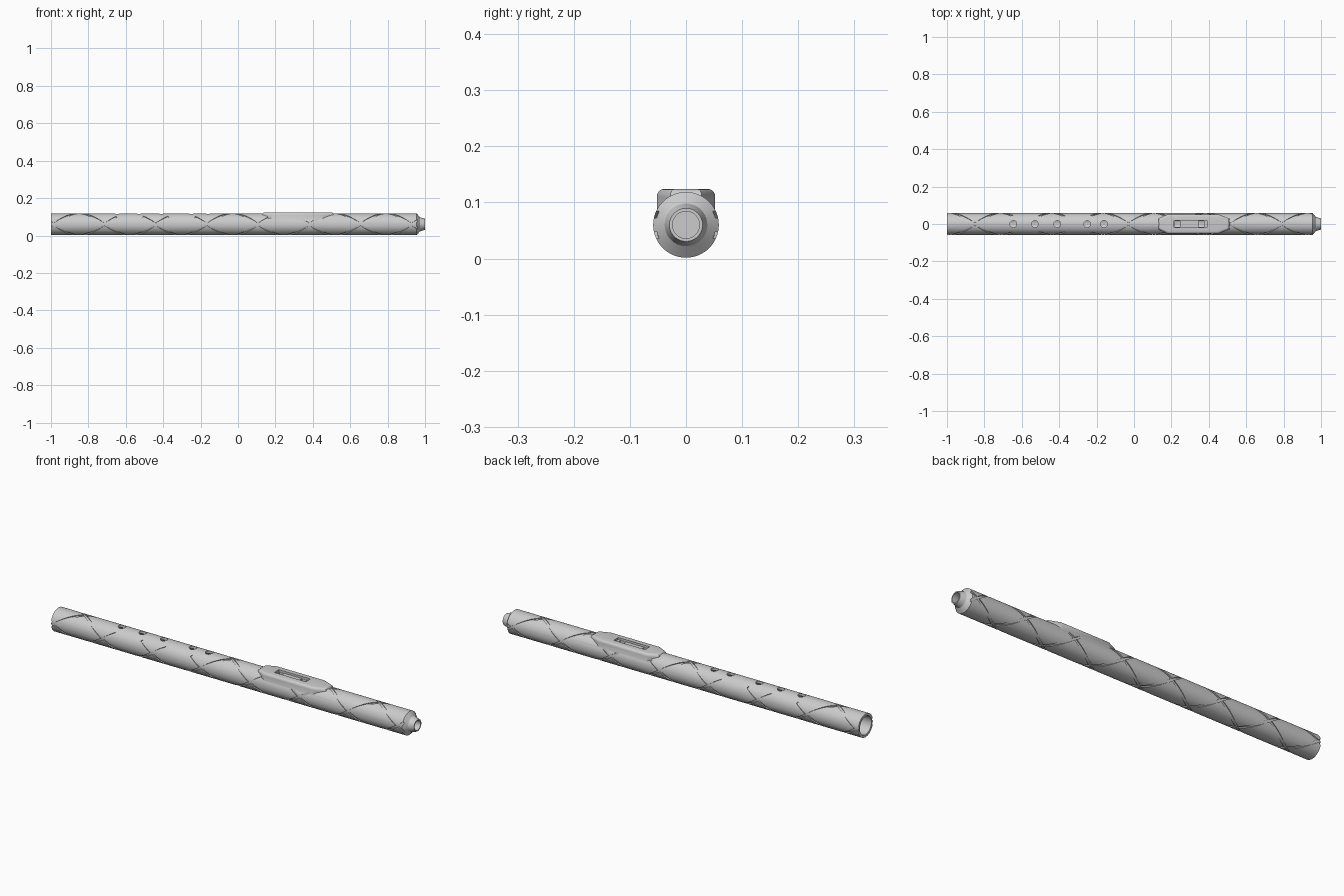
import bpy, bmesh, math
from mathutils import Vector

cube = bpy.data.objects.get("Cube")
if cube:
    bpy.data.objects.remove(cube)

RADIUS, AXIS_Z, PITCH = 0.0585, 0.06, 0.547

grey = bpy.data.materials.new("light_grey")
grey.use_nodes = True
colour = (0.6, 0.6, 0.6, 1)
grey.diffuse_color = colour
grey.node_tree.nodes["Principled BSDF"].inputs["Base Color"].default_value = colour


def finish(bm, name):
    bmesh.ops.recalc_face_normals(bm, faces=bm.faces)
    mesh = bpy.data.meshes.new(name)
    bm.to_mesh(mesh)
    bm.free()
    obj = bpy.data.objects.new(name, mesh)
    bpy.context.collection.objects.link(obj)
    mesh.materials.append(grey)
    return obj


def lathe(name, profile, sides=64):
    """Closed solid turned around the long axis from (x, radius) pairs."""
    bm = bmesh.new()
    rings = []
    for x, r in profile:
        turns = [2 * math.pi * i / sides for i in range(sides)]
        rings.append([bm.verts.new((x, r * math.sin(a), AXIS_Z + r * math.cos(a))) for a in turns])
    for low, high in zip(rings, rings[1:]):
        for i in range(sides):
            j = (i + 1) % sides
            bm.faces.new((low[i], low[j], high[j], high[i]))
    bm.faces.new(rings[0])
    bm.faces.new(rings[-1])
    return finish(bm, name)


def prism(name, outline, bottom, top):
    """Upright solid over an outline of (x, y) points."""
    bm = bmesh.new()
    base = bm.faces.new([bm.verts.new((x, y, bottom)) for x, y in outline])
    moved = bmesh.ops.extrude_face_region(bm, geom=[base])["geom"]
    bmesh.ops.translate(bm, vec=(0, 0, top - bottom),
                        verts=[v for v in moved if isinstance(v, bmesh.types.BMVert)])
    return finish(bm, name)


def box(name, x0, x1, half, bottom, top):
    return prism(name, [(x0, -half), (x1, -half), (x1, half), (x0, half)], bottom, top)


def combine(target, tool, operation="DIFFERENCE"):
    mod = target.modifiers.new("shape", "BOOLEAN")
    mod.object, mod.operation, mod.solver = tool, operation, "EXACT"
    bpy.context.view_layer.objects.active = target
    bpy.ops.object.modifier_apply(modifier=mod.name)
    bpy.data.objects.remove(tool)


def near_finger_holes(x, angle):
    return -0.68 < x < -0.1 and math.cos(angle) > 0.72


def spiral_cutter(name, hand):
    """Two-start spiral of square section, interrupted beside the finger holes."""
    bm = bmesh.new()
    half, inner, outer = 0.0055, RADIUS - 0.005, RADIUS + 0.004
    lead = PITCH / (2 * math.pi)
    slant = math.hypot(lead, RADIUS)

    def close(ring):
        if ring:
            bm.faces.new(ring)

    for start in (0, math.pi):
        previous = None
        steps = 260
        for i in range(steps + 1):
            x = -1.03 + 2.06 * i / steps
            angle = hand * (x + 0.85) / lead + start
            if near_finger_holes(x, angle):
                close(previous)
                previous = None
                continue
            out = Vector((0, math.sin(angle), math.cos(angle)))
            around = Vector((0, math.cos(angle), -math.sin(angle)))
            side = (Vector((RADIUS, 0, 0)) - around * hand * lead) / slant
            centre = Vector((x, 0, AXIS_Z))
            ring = [bm.verts.new(centre + out * r + side * s * half)
                    for r, s in ((inner, -1), (outer, -1), (outer, 1), (inner, 1))]
            if previous:
                for a in range(4):
                    b = (a + 1) % 4
                    bm.faces.new((previous[a], previous[b], ring[b], ring[a]))
            else:
                close(ring)
            previous = ring
        close(previous)
    return finish(bm, name)


# Turned tube with mouthpiece, engraved with crossing spirals
body = lathe("flute_body", [(-1, RADIUS), (0.955, RADIUS), (0.972, 0.038), (1, 0.0295)])
for hand in (1, -1):
    combine(body, spiral_cutter("spiral_cutter", hand), "DIFFERENCE")

# Raised block with tapered ends and rounded top edge
outline = [(0.13, -0.028), (0.18, -0.052), (0.45, -0.052), (0.51, -0.028)]
outline += [(x, -y) for x, y in reversed(outline)]
block = prism("block", outline, 0.07, 0.124)
bm = bmesh.new()
bm.from_mesh(block.data)
rim = [e for e in bm.edges if all(v.co.z > 0.12 for v in e.verts)]
bmesh.ops.bevel(bm, geom=rim, offset=0.013, segments=4, profile=0.5, affect="EDGES")
bm.to_mesh(block.data)
bm.free()
combine(body, block, "UNION")

# Main bore and air chamber, parted by a plug
combine(body, lathe("bore_cutter", [(-1.1, 0.046), (0.25, 0.046)]))
combine(body, lathe("chamber_cutter", [(0.34, 0.046), (0.9, 0.046), (0.95, 0.024), (1.1, 0.024)]))

# Air channel with its two openings
combine(body, box("channel_cutter", 0.215, 0.39, 0.018, 0.114, 0.2))
for x0, x1 in ((0.22, 0.245), (0.345, 0.375)):
    combine(body, box("opening_cutter", x0, x1, 0.0165, 0.07, 0.2))

# Finger holes
for x in (-0.645, -0.53, -0.41, -0.33, -0.25, -0.16):
    ring = [2 * math.pi * i / 32 for i in range(32)]
    circle = [(x + 0.018 * math.cos(a), 0.018 * math.sin(a)) for a in ring]
    combine(body, prism("hole_cutter", circle, 0.06, 0.2))

for obj in bpy.context.selected_objects:
    obj.select_set(False)
body.select_set(True)
bpy.context.view_layer.objects.active = body
bpy.ops.object.shade_smooth_by_angle(angle=math.radians(30))
